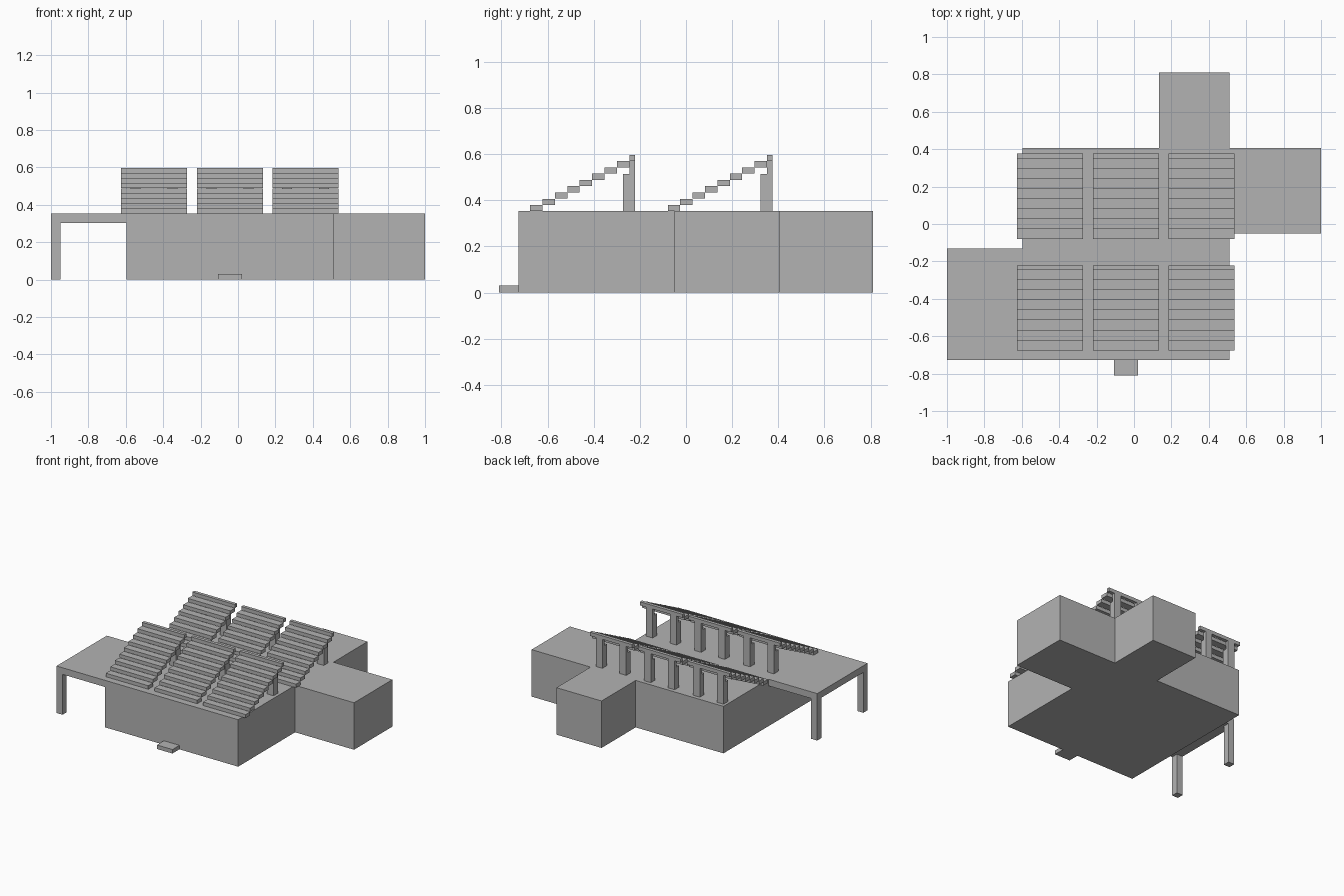
import bpy
import bmesh

cube = bpy.data.objects.get("Cube")
if cube:
    bpy.data.objects.remove(cube, do_unlink=True)

grey = bpy.data.materials.new("plain grey")
grey.use_nodes = True
grey.diffuse_color = (0.45, 0.45, 0.45, 1)
grey.node_tree.nodes["Principled BSDF"].inputs["Base Color"].default_value = (0.45, 0.45, 0.45, 1)


def prism(name, outline, vector):
    """Extrude a flat outline along a vector into a closed solid."""
    bm = bmesh.new()
    face = bm.faces.new([bm.verts.new(p) for p in outline])
    ext = bmesh.ops.extrude_face_region(bm, geom=[face])
    moved = [g for g in ext["geom"] if isinstance(g, bmesh.types.BMVert)]
    bmesh.ops.translate(bm, verts=moved, vec=vector)
    bmesh.ops.recalc_face_normals(bm, faces=bm.faces)
    mesh = bpy.data.meshes.new(name)
    bm.to_mesh(mesh)
    bm.free()
    mesh.materials.append(grey)
    obj = bpy.data.objects.new(name, mesh)
    bpy.context.collection.objects.link(obj)
    return obj


def box(name, x0, x1, y0, y1, z0, z1):
    plan = [(x0, y0, z0), (x1, y0, z0), (x1, y1, z0), (x0, y1, z0)]
    return prism(name, plan, (0, 0, z1 - z0))


ROOF = 0.353
FRONT, BACK = -0.727, 0.405
WEST, EAST = -0.595, 0.51

# Building block with a side wing and a rear wing
plan = [(WEST, FRONT), (EAST, FRONT), (EAST, -0.05), (1, -0.05), (1, BACK),
        (EAST, BACK), (EAST, 0.81), (0.135, 0.81), (0.135, BACK), (WEST, BACK)]
prism("building", [(x, y, 0) for x, y in plan], (0, 0, ROOF))

# Side canopy on two legs
CANOPY_BACK = -0.13
box("canopy_roof", -1, WEST, FRONT, CANOPY_BACK, 0.303, ROOF)
for name, y in (("front", FRONT), ("back", CANOPY_BACK - 0.05)):
    box("canopy_leg_" + name, -1, -0.95, y, y + 0.05, 0, 0.303)

# Door step
box("door_step", -0.107, 0.022, -0.81, FRONT, 0, 0.03)

# Stepped roof panels: two rows of three, each with two notched posts
SLATS, RUN, RISE = 9, 0.0538, 0.0272
PANEL, POST, INSET = 0.353, 0.055, 0.05
for row, y0 in enumerate((-0.676, -0.079)):
    y_end = y0 + 0.455
    for col, x0 in enumerate((-0.626, -0.219, 0.184)):
        tag = f"_{row + 1}_{col + 1}"
        for i in range(SLATS):
            y = y0 + i * RUN
            z = ROOF + i * RISE
            box(f"slat{tag}_{i + 1}", x0, x0 + PANEL, y, min(y + RUN, y_end), z, z + RISE - 0.0005)
        top = ROOF + (SLATS - 1) * RISE
        side = [(y_end - 0.052, ROOF), (y_end, ROOF), (y_end, top),
                (y_end - 0.024, top), (y_end - 0.024, 0.515), (y_end - 0.052, 0.515)]
        for n, x in enumerate((x0 + INSET, x0 + PANEL - INSET - POST)):
            prism(f"post{tag}_{n + 1}", [(x, y, z) for y, z in side], (POST, 0, 0))
